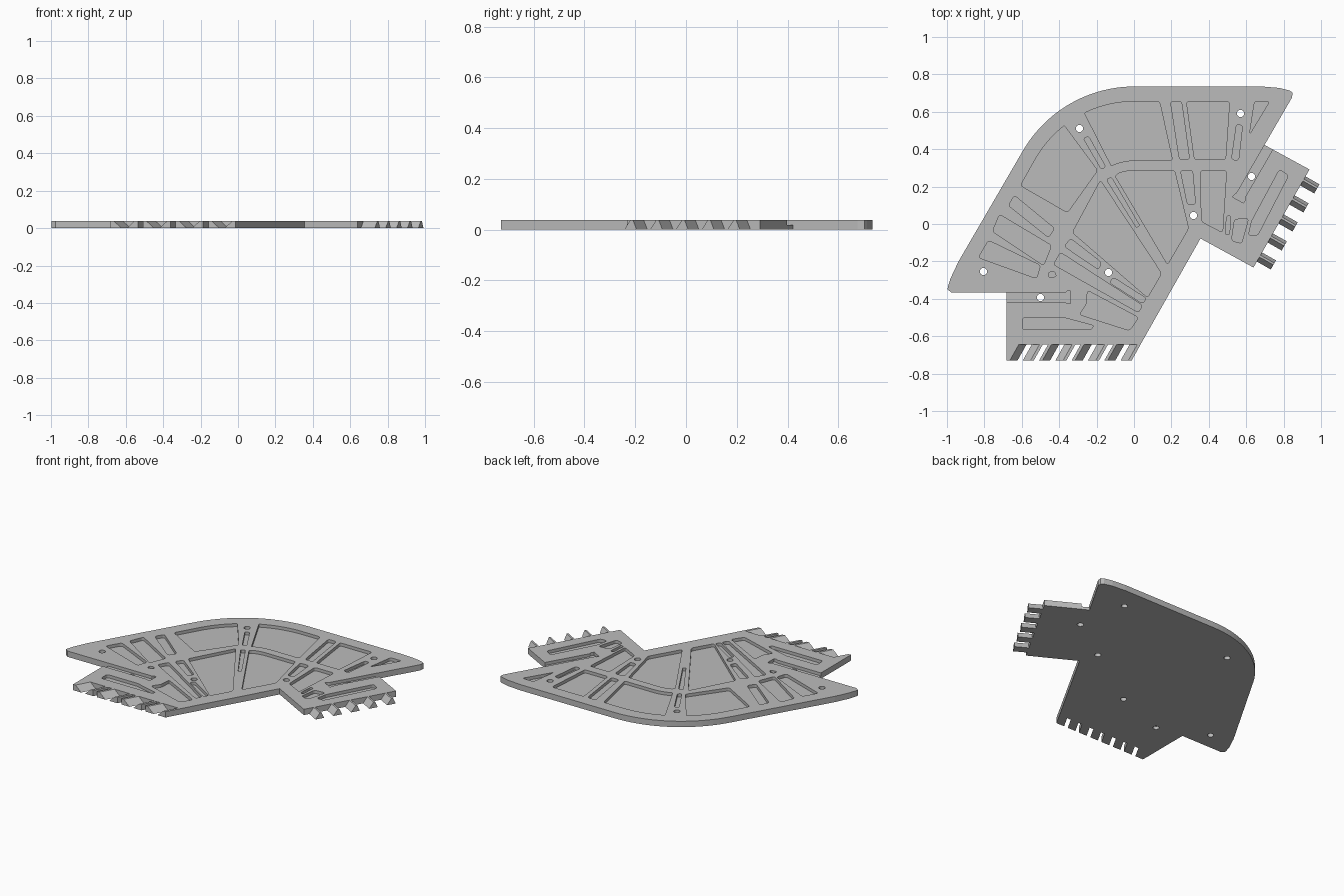
import bpy, bmesh, math
from mathutils import Vector

if "Cube" in bpy.data.objects:
    bpy.data.objects.remove(bpy.data.objects["Cube"])

S = 187.0                      # drawing units per model unit
CX, CY = 1134.5, 224.5         # drawing origin (y runs down)
H, FLOOR = 0.038, 0.018        # plate thickness, pocket floor height

mat = bpy.data.materials.new("mid_grey")
mat.diffuse_color = (0.5, 0.5, 0.5, 1)
mat.use_nodes = True
mat.node_tree.nodes["Principled BSDF"].inputs["Base Color"].default_value = mat.diffuse_color


def arc(r, a0, a1, n=12):
    """Points on the concentric bend, centre (1135, 216)."""
    angles = [math.radians(a0 + (a1 - a0) * i / n) for i in range(n + 1)]
    return [(1135 + r * math.cos(a), 216 - r * math.sin(a)) for a in angles]


def rounded(pts, r):
    """Soften the sharp corners of a closed 2D loop."""
    out, n = [], len(pts)
    for i in range(n):
        p, a, b = (Vector(pts[k % n]) for k in (i, i - 1, i + 1))
        u, v = a - p, b - p
        if r == 0 or u.angle(v) > math.radians(155):
            out.append(p)
            continue
        cut = min(r, 0.4 * u.length, 0.4 * v.length)
        s, e = p + u.normalized() * cut, p + v.normalized() * cut
        for k in range(5):
            t = k / 4
            out.append(s * (1 - t) ** 2 + p * 2 * t * (1 - t) + e * t * t)
    return out


def to_model(p, z):
    return ((p[0] - CX) / S, (CY - p[1]) / S, z)


def prism(bm, pts, z0, z1):
    lo = [bm.verts.new(to_model(p, z0)) for p in pts]
    hi = [bm.verts.new(to_model(p, z1)) for p in pts]
    n = len(pts)
    bm.faces.new(lo)
    bm.faces.new(hi)
    for i in range(n):
        j = (i + 1) % n
        bm.faces.new((lo[i], lo[j], hi[j], hi[i]))


def finish(bm, name, helper=False):
    bmesh.ops.recalc_face_normals(bm, faces=bm.faces)
    me = bpy.data.meshes.new(name)
    bm.to_mesh(me)
    bm.free()
    ob = bpy.data.objects.new(name, me)
    bpy.context.collection.objects.link(ob)
    me.materials.append(mat)
    ob.hide_render = helper
    if helper:
        ob.hide_viewport = True
    return ob


# plate outline: wing, bend, wing, right tab, inner corner, left tab
outline = ([(952, 293), (948, 290), (948.5, 287), (951, 279), (959, 262)]
           + arc(129, 150, 90, 20)
           + [(1262, 87), (1280, 88.5), (1290, 91), (1293, 93), (1292.5, 98),
              (1265, 145.5), (1310, 170), (1254, 268), (1201, 239), (1141, 345),
              (1016, 345), (1007, 361), (1007, 293)])
bm = bmesh.new()
prism(bm, outline, 0, H)
plate = finish(bm, "plate")

# pockets along the outer band
outer_pockets = [
    arc(114, 128, 150) + [(1021, 186), (1068, 213), (1098, 171)],
    arc(114, 116, 90) + [(1160, 102), (1173, 161)] + arc(55, 90, 115),
    [(1171, 102), (1182, 102), (1190, 160), (1180, 160)],
    [(1187, 102), (1230, 102), (1226, 160), (1195, 160)],
    [(1237, 125), (1243, 126), (1239, 161), (1232, 160)],
    [(1255, 102), (1270, 102), (1250, 135)],
    [(1015, 196), (1055, 229), (1049, 238), (1009, 206)],
    [(1000, 215), (1052, 246), (1044, 266), (993, 232)],
    [(989, 241), (1041, 266), (1037, 279), (979, 258)],
    [(1084, 139), (1089, 137), (1106, 167), (1102, 170)],
]
# pockets around the inner corner
inner_pockets = [
    arc(45, 112, 90) + [(1175, 171), (1189, 229), (1168, 265), (1116, 177)],
    [(1101, 181), (1162, 274), (1148, 298), (1073, 233)],
    [(1107, 180), (1112, 178), (1140, 226), (1137, 228)],
    [(1181, 171), (1193, 171), (1196, 205), (1188, 205)],
    [(1201, 171), (1227, 171), (1223, 233), (1202, 222)],
    [(1071, 239), (1102, 263), (1099, 270), (1065, 247)],
    [(1061, 253), (1143, 306), (1139, 313), (1054, 265)],
    [(1114, 278), (1147, 299), (1143, 304), (1110, 283)],
    [(1049, 273), (1055, 272), (1057, 277), (1049, 278)],
]
# pockets and open slots in the two tabs
tab_pockets = [
    [(1227, 217), (1231, 216), (1230, 235), (1226, 235)],
    [(1235, 220), (1249, 219), (1242, 244), (1232, 241)],
    [(1280, 170), (1289, 176), (1258, 236), (1249, 236), (1252, 222)],
    [(1088, 291), (1139, 318), (1130, 331), (1080, 315), (1087, 305)],
    [(1023, 318), (1064, 318), (1094, 326), (1092, 330), (1023, 330)],
]
open_slots = [
    [(1000, 293), (1066, 293), (1068, 291.5), (1071, 291.5), (1071, 304),
     (1068, 304), (1066, 303), (1000, 303)],
    [(1267, 142), (1277, 143.5), (1246, 197), (1246, 200), (1244, 203.5),
     (1233, 197.5), (1235, 195), (1237, 194)],
]
bm = bmesh.new()
for loop in outer_pockets + inner_pockets + tab_pockets:
    prism(bm, rounded(loop, 3), FLOOR, H + 0.02)
for loop in open_slots:
    prism(bm, loop, FLOOR, H + 0.02)
pocket_cutter = finish(bm, "pocket_cutter", True)

# through holes
bm = bmesh.new()
for x, y in [(1080, 129), (1241, 114), (1252, 177), (1194, 216),
             (1109, 273), (984, 272), (1041, 298)]:
    ring = [(x + 3.6 * math.cos(math.tau * i / 24), y + 3.6 * math.sin(math.tau * i / 24))
            for i in range(24)]
    prism(bm, ring, -0.02, H + 0.02)
hole_cutter = finish(bm, "hole_cutter", True)

for cutter in (pocket_cutter, hole_cutter):
    mod = plate.modifiers.new(cutter.name, 'BOOLEAN')
    mod.operation = 'DIFFERENCE'
    mod.solver = 'EXACT'
    mod.object = cutter


def teeth(name, origin, along, reach, starts, width, profile):
    """Row of bevelled teeth; profile(k) gives the top interval as width fractions."""
    bm = bmesh.new()
    o, a, r = Vector(origin), Vector(along), Vector(reach)
    for k, s in enumerate(starts):
        t0, t1 = profile(k)
        vs = []
        for z, f0, f1 in ((0, 0, 1), (H, t0, t1)):
            p, q = o + a * (s + f0 * width), o + a * (s + f1 * width)
            vs += [bm.verts.new(to_model(c, z)) for c in (p, q, q + r, p + r)]
        bm.faces.new(vs[:4])
        bm.faces.new(vs[4:])
        for i in range(4):
            j = (i + 1) % 4
            bm.faces.new((vs[i], vs[j], vs[j + 4], vs[i + 4]))
    return finish(bm, name)


# slanted teeth on the left tab, bevelled on alternating sides
teeth("left_tab_teeth", (1016, 345), (1, 0), (-9, 16),
      [16.3 * k for k in range(8)], 11,
      lambda k: (0, 0.3) if k % 2 == 0 else (0.7, 1))
# straight teeth on the right tab, bevelled on both sides
teeth("right_tab_teeth", (1310, 170), (-0.496, 0.868), (13.9, 7.9),
      [8 + 21.9 * k for k in range(5)], 10.5,
      lambda k: (0.3, 0.5))
